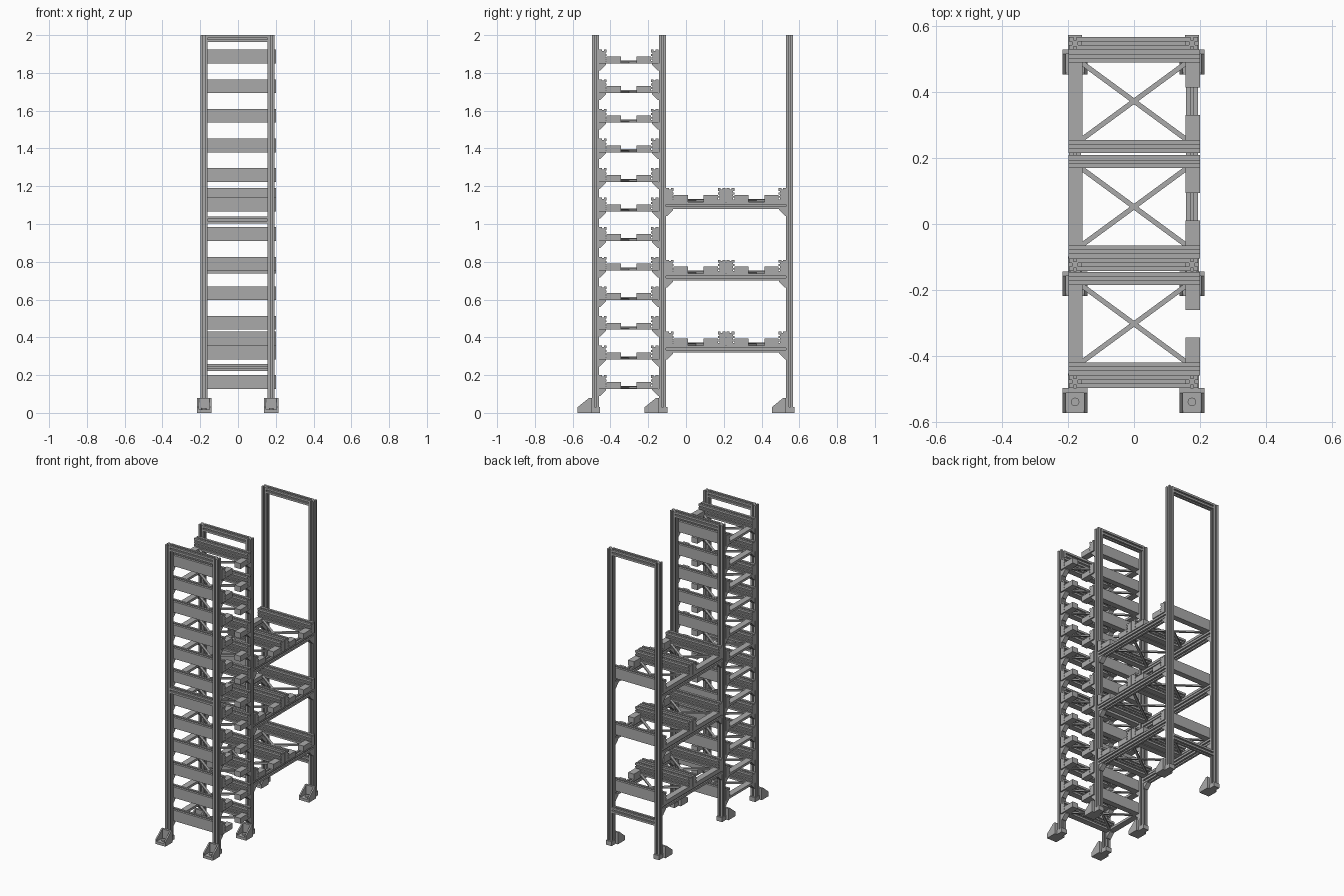
import bpy, bmesh
from mathutils import Vector

cube = bpy.data.objects.get("Cube")
if cube:
    bpy.data.objects.remove(cube)

grey = bpy.data.materials.new("grey_metal")
grey.use_nodes = True
grey.diffuse_color = (0.4, 0.4, 0.4, 1)
grey.node_tree.nodes["Principled BSDF"].inputs["Base Color"].default_value = (0.4, 0.4, 0.4, 1)

POST_X = (-0.179, 0.176)
FRAME_Y = {"front": -0.479, "middle": -0.124, "back": 0.549}
HALF = 0.0185          # half width of a slotted bar
TRAY_LEN, TRAY_H = 0.315, 0.073
LEVELS = [0.127 + 0.1566 * i for i in range(12)]
SHELVES = (0.357, 0.737, 1.117)


def prism(bm, pts, axis, lo, hi):
    """Extrude a 2D profile along one axis."""
    place = {"x": lambda a, b, t: (t, a, b),
             "y": lambda a, b, t: (a, t, b),
             "z": lambda a, b, t: (a, b, t)}[axis]
    ends = [[bm.verts.new(place(a, b, t)) for a, b in pts] for t in (lo, hi)]
    n = len(pts)
    for ring in ends:
        bm.faces.new(ring)
    for i in range(n):
        j = (i + 1) % n
        bm.faces.new((ends[0][i], ends[0][j], ends[1][j], ends[1][i]))


def box(bm, x, y, z):
    prism(bm, [(x[0], y[0]), (x[1], y[0]), (x[1], y[1]), (x[0], y[1])], "z", *z)


def slotted(ca, cb):
    """Square profile with a slot in each side."""
    h, n, d = HALF, 0.005, 0.009
    pts = []
    for c, s in ((1, 0), (0, 1), (-1, 0), (0, -1)):
        for a, b in ((h, -h), (h, -n), (h - d, -n), (h - d, n), (h, n)):
            pts.append((ca + a * c - b * s, cb + a * s + b * c))
    return pts


def finish(bm, name):
    bmesh.ops.recalc_face_normals(bm, faces=bm.faces)
    mesh = bpy.data.meshes.new(name)
    bm.to_mesh(mesh)
    bm.free()
    mesh.materials.append(grey)
    return mesh


def add(name, mesh, loc=(0, 0, 0)):
    ob = bpy.data.objects.new(name, mesh)
    ob.location = loc
    bpy.context.collection.objects.link(ob)
    return ob


def gusset(bm, x, y, z, side):
    """Corner brace below height z, against a post face at y."""
    s = 0.037
    prism(bm, [(y, z), (y + side * s, z), (y + side * s, z - 0.006), (y + side * 0.006, z - s), (y, z - s)],
          "x", x - 0.016, x + 0.016)


# Post frames with their cross bars
rails = {"front": (1.021, 1.981), "middle": (1.981,), "back": (0.239, 1.981)}
for name, y in FRAME_Y.items():
    bm = bmesh.new()
    for x in POST_X:
        prism(bm, slotted(x, y), "z", 0.012, 2.0)
    for z in rails[name]:
        prism(bm, slotted(y, z), "x", POST_X[0] + HALF, POST_X[1] - HALF)
    add(name + "_frame", finish(bm, name + "_frame"))

# Foot bracket: base plate, sloping cheeks, back plate, bolt
bm = bmesh.new()
w, f, b = 0.0375, -0.095, -0.0195
box(bm, (-w, w), (f, b), (0, 0.018))
box(bm, (-w, w), (b - 0.014, b), (0.018, 0.08))
for x in (-w, w - 0.01):
    prism(bm, [(f, 0.018), (b - 0.014, 0.018), (b - 0.014, 0.08), (f, 0.03)], "x", x, x + 0.01)
box(bm, (-0.021, 0.021), (b, 0.025), (0, 0.03))
bolt = bmesh.ops.create_cone(bm, cap_ends=True, segments=16, radius1=0.013, radius2=0.013, depth=0.01)
bmesh.ops.translate(bm, verts=bolt["verts"], vec=Vector((0, (f + b) / 2 - 0.004, 0.022)))
foot = finish(bm, "foot")
for name, y in FRAME_Y.items():
    for side, x in zip(("right", "left"), POST_X):
        add(f"{name}_{side}_foot", foot, (x, y, 0))

# Tray: two grooved end bars, low side rail, stepped blocks, cross brace
bm = bmesh.new()
t, g = 0.04, 0.007
bar = [(0, 0), (t, 0)]
for z in (0.013, 0.031, 0.05):
    bar += [(t, z), (t - g, z), (t - g, z + 0.009), (t, z + 0.009)]
bar += [(t, TRAY_H), (0.026, TRAY_H), (0.026, TRAY_H - g), (0.016, TRAY_H - g), (0.016, TRAY_H), (0, TRAY_H)]
prism(bm, bar, "x", -0.199, 0.201)
prism(bm, [(TRAY_LEN - a, z) for a, z in bar], "x", -0.199, 0.201)
box(bm, (-0.199, -0.157), (t, TRAY_LEN - t), (0, 0.016))
for lo, hi in ((t, 0.116), (0.199, TRAY_LEN - t)):
    box(bm, (0.157, 0.201), (lo, hi), (0, 0.037))
for s in (-1, 1):
    a, c = Vector((-0.165, TRAY_LEN / 2 - s * 0.121)), Vector((0.165, TRAY_LEN / 2 + s * 0.121))
    n = (c - a).orthogonal().normalized() * 0.0075
    prism(bm, [a + n, c + n, c - n, a - n], "z", 0.001, 0.011 + s * 0.001)
tray = finish(bm, "tray")

# Front stack of trays
front_face, middle_face = FRAME_Y["front"] + HALF, FRAME_Y["middle"] - HALF
gussets = bmesh.new()
for i, z in enumerate(LEVELS):
    add(f"tower_tray_{i + 1}", tray, (0, front_face, z))
    for x in POST_X:
        gusset(gussets, x, front_face, z, 1)
        gusset(gussets, x, middle_face, z, -1)

# Rear shelves: side beams carrying two trays each
y0, y1 = FRAME_Y["middle"] + HALF, FRAME_Y["back"] - HALF
for i, z in enumerate(SHELVES):
    bm = bmesh.new()
    for x in POST_X:
        prism(bm, slotted(x, z - HALF), "y", y0, y1)
        gusset(gussets, x, y0, z - 2 * HALF, 1)
        gusset(gussets, x, y1, z - 2 * HALF, -1)
    add(f"shelf_beams_{i + 1}", finish(bm, "shelf_beams"))
    add(f"shelf_front_tray_{i + 1}", tray, (0, y0, z))
    add(f"shelf_back_tray_{i + 1}", tray, (0, y1 - TRAY_LEN, z))
add("corner_braces", finish(gussets, "corner_braces"))
